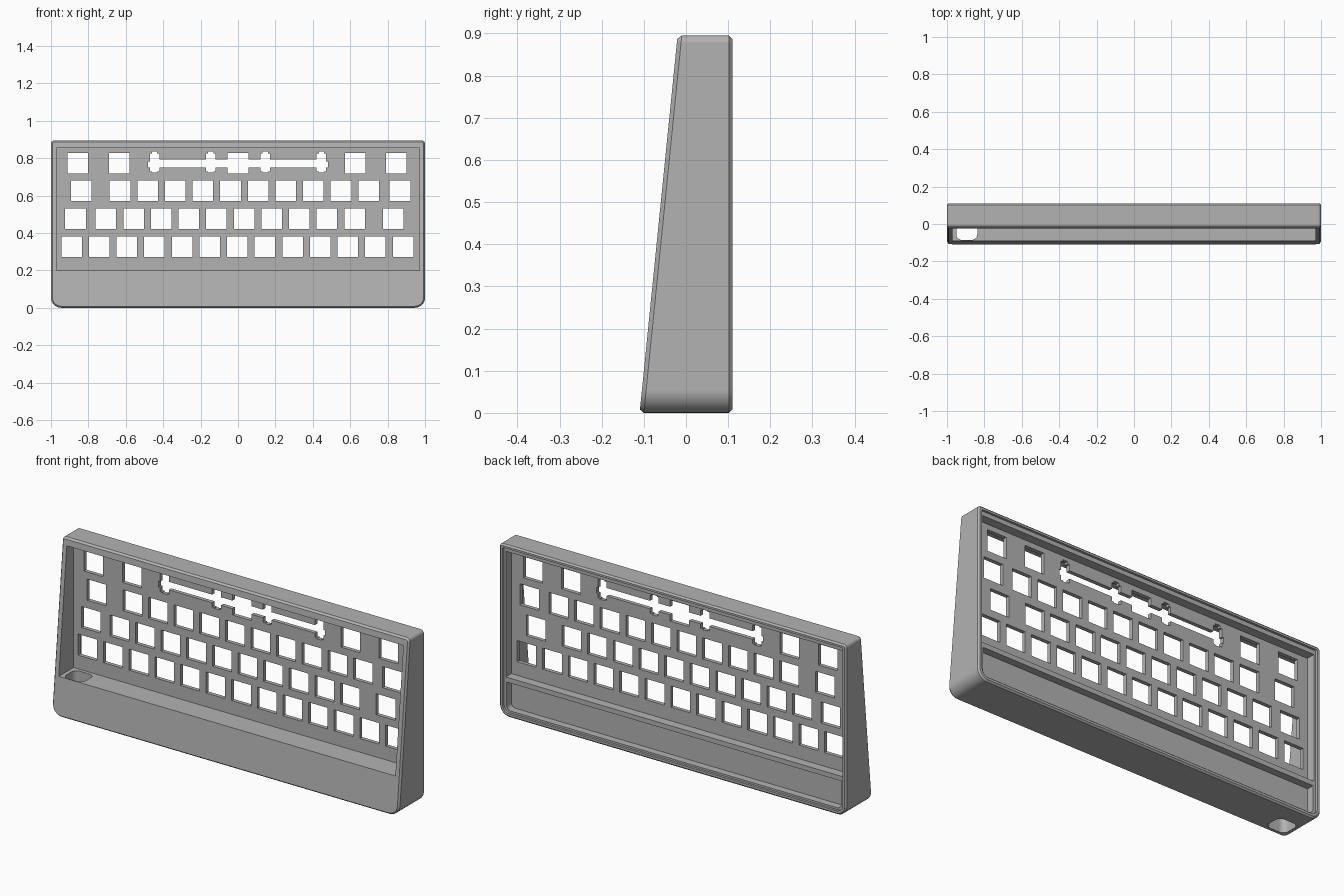
import bpy, bmesh
from math import sin, cos, pi

cube = bpy.data.objects.get("Cube")
if cube:
    bpy.data.objects.remove(cube, do_unlink=True)

HEIGHT, BACK = 0.895, 0.11
PLATE_FRONT, PLATE_BACK = 0.032, 0.052
KEY, PITCH = 0.11, 0.1477

grey = bpy.data.materials.new("case grey")
grey.use_nodes = True
grey.diffuse_color = (0.45, 0.45, 0.45, 1)
grey.node_tree.nodes["Principled BSDF"].inputs["Base Color"].default_value = grey.diffuse_color


def rounded(u0, u1, v0, v1, low_r=0, high_r=0, steps=8):
    """Rectangle outline with separate radii for the low-v and high-v corners."""
    corners = [(u1, v0, -1, 1, low_r, -pi / 2), (u1, v1, -1, -1, high_r, 0),
               (u0, v1, 1, -1, high_r, pi / 2), (u0, v0, 1, 1, low_r, pi)]
    points = []
    for u, v, su, sv, r, start in corners:
        n = steps if r else 0
        for i in range(n + 1):
            a = start + pi / 2 * i / max(n, 1)
            points.append((u + su * r + r * cos(a), v + sv * r + r * sin(a)))
    return points


def loft(bm, rings):
    """Skin a stack of matching rings and cap both ends."""
    loops = [[bm.verts.new(p) for p in ring] for ring in rings]
    for a, b in zip(loops, loops[1:]):
        for i in range(len(a)):
            j = (i + 1) % len(a)
            bm.faces.new((a[i], a[j], b[j], b[i]))
    bm.faces.new(loops[0][::-1])
    bm.faces.new(loops[-1])


def make(name, bm):
    bmesh.ops.recalc_face_normals(bm, faces=bm.faces)
    mesh = bpy.data.meshes.new(name)
    bm.to_mesh(mesh)
    bm.free()
    mesh.materials.append(grey)
    obj = bpy.data.objects.new(name, mesh)
    bpy.context.collection.objects.link(obj)
    return obj


def prism_y(bm, outline, y0, y1):
    loft(bm, [[(x, y, z) for x, z in outline] for y in (y0, y1)])


def front_y(z):
    return -0.11 + 0.09 * z / HEIGHT


# Wedge body with chamfered front and back rims
def body_ring(inset, depth):
    outline = rounded(-1 + inset, 1 - inset, inset, HEIGHT - inset,
                      0.055 - inset, 0.018 - inset)
    return [(x, depth(z), z) for x, z in outline]


bm = bmesh.new()
loft(bm, [body_ring(0.008, lambda z: BACK),
          body_ring(0, lambda z: BACK - 0.008),
          body_ring(0, lambda z: front_y(z) + 0.01),
          body_ring(0.008, front_y)])
case = make("keyboard_case", bm)


def cut(bm):
    cutter = make("cutter", bm)
    cutter.hide_render = True
    mod = case.modifiers.new("cut", "BOOLEAN")
    mod.operation, mod.solver, mod.object = "DIFFERENCE", "EXACT", cutter
    bpy.ops.object.select_all(action="DESELECT")
    bpy.context.view_layer.objects.active = case
    case.select_set(True)
    bpy.ops.object.modifier_apply(modifier=mod.name)
    bpy.data.objects.remove(cutter, do_unlink=True)


def cut_y(outline, y0, y1):
    bm = bmesh.new()
    prism_y(bm, outline, y0, y1)
    cut(bm)


# Back cover rebate, front and back recesses, lower back pocket
cut_y(rounded(-0.98, 0.98, 0.02, 0.877, 0.036, 0.006), 0.098, 0.3)
cut_y(rounded(-0.97, 0.97, 0.2, 0.855), -0.3, PLATE_FRONT)
cut_y(rounded(-0.97, 0.97, 0.2, 0.855), PLATE_BACK, 0.3)
cut_y(rounded(-0.965, 0.965, 0.03, 0.175, 0.025), 0.06, 0.3)

# Cable passage running down through the lower block
bm = bmesh.new()
hole = rounded(-0.95, -0.838, -0.085, 0.015, 0.03, 0.03)
loft(bm, [[(x, y, z) for x, y in hole] for z in (-0.1, 0.3)])
cut(bm)

# Switch openings, one list of centres per row
rows = [
    (0.773, [-0.856, -0.634, 0.626, 0.845]),
    (0.626, [-0.837, 0.866] + [-0.631 + PITCH * i for i in range(10)]),
    (0.475, [-0.869, 0.829] + [-0.706 + PITCH * i for i in range(10)]),
    (0.326, [-0.89 + PITCH * i for i in range(13)]),
]
bm = bmesh.new()
for z, centres in rows:
    for x in centres:
        prism_y(bm, rounded(x - KEY / 2, x + KEY / 2, z - KEY / 2, z + KEY / 2), 0, 0.08)
cut(bm)

# Wide key opening: switch, connecting slot and stabiliser sockets
def cut_box(x, z, width, height):
    cut_y(rounded(x - width / 2, x + width / 2, z - height / 2, z + height / 2), 0, 0.08)


cut_box(0, 0.773, KEY, KEY)
cut_box(0, 0.772, 0.9, 0.042)
for side in (-1, 1):
    for x in (0.146, 0.446):
        cut_box(side * x, 0.776, 0.05, 0.096)
        cut_box(side * x, 0.78, 0.028, 0.112)
    cut_box(side * 0.463, 0.766, 0.034, 0.03)

# Smooth fillets, crisp edges
bpy.ops.object.shade_smooth_by_angle()
weighted = case.modifiers.new("even shading", "WEIGHTED_NORMAL")
weighted.keep_sharp = True
